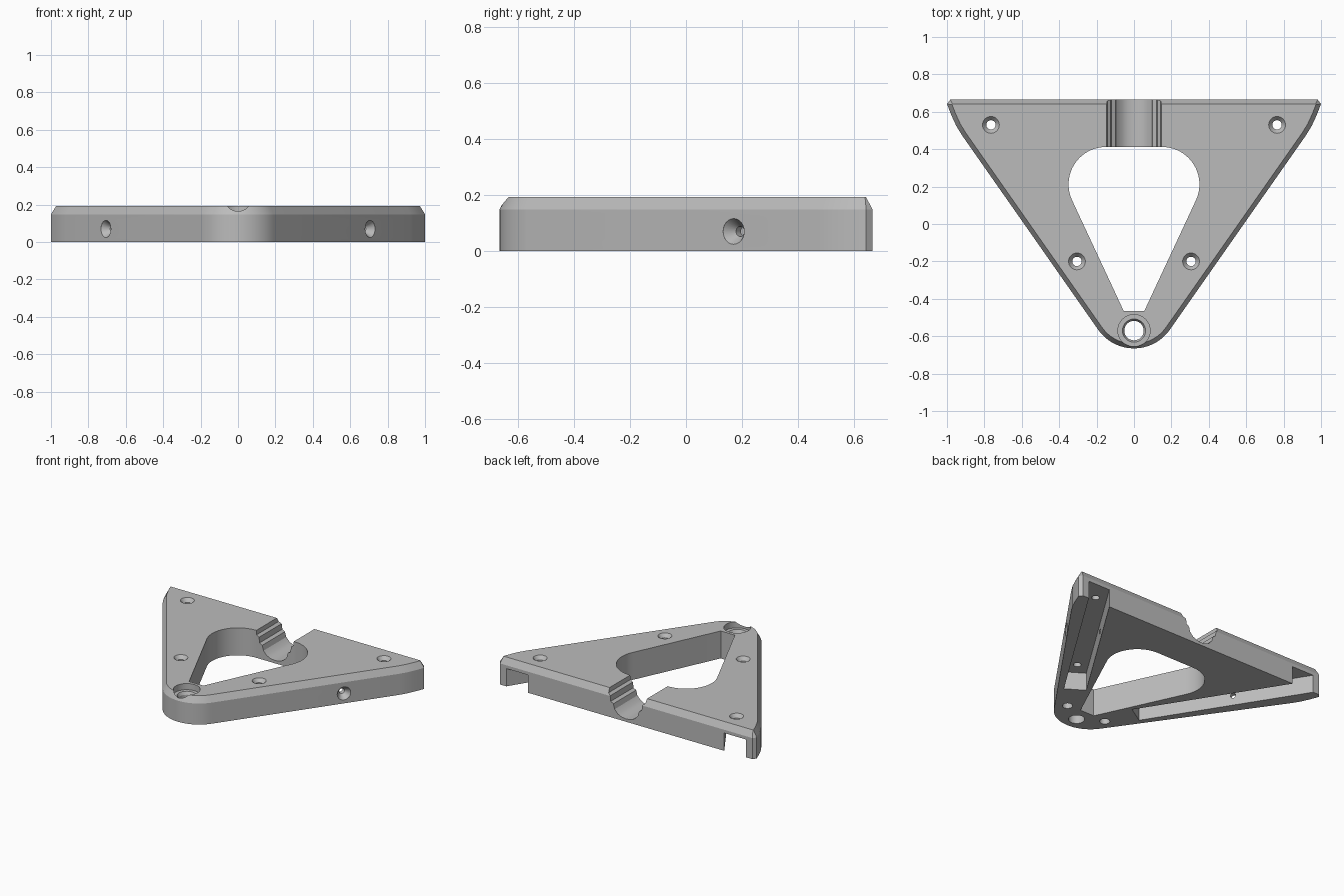
import bpy, bmesh, math
from mathutils import Matrix, Vector

if "Cube" in bpy.data.objects:
    bpy.data.objects.remove(bpy.data.objects["Cube"])

TOP, SHOULDER = 0.193, 0.148

grey = bpy.data.materials.new("satin grey")
grey.use_nodes = True
grey.diffuse_color = (0.5, 0.5, 0.5, 1)
grey.node_tree.nodes["Principled BSDF"].inputs["Base Color"].default_value = (0.5, 0.5, 0.5, 1)


def arc(cx, cy, r, a0, a1, n):
    angles = [math.radians(a0 + (a1 - a0) * i / n) for i in range(n + 1)]
    return [(cx + r * math.cos(a), cy + r * math.sin(a)) for a in angles]


def mirrored(half):
    """Close a right-hand half outline with its mirror image."""
    return half + [(-x, y) for x, y in reversed(half) if abs(x) > 1e-5]


def inset(points, d):
    """Offset a counter-clockwise outline inwards."""
    result = []
    for i, p in enumerate(points):
        p = Vector(p)
        a = (p - Vector(points[i - 1])).normalized()
        b = (Vector(points[(i + 1) % len(points)]) - p).normalized()
        na, nb = Vector((-a.y, a.x)), Vector((-b.y, b.x))
        q = p + (na + nb) * d / (1 + na.dot(nb))
        result.append((q.x, q.y))
    return result


def loft(name, layers, matrix=Matrix()):
    """Solid through a stack of (outline, height) layers."""
    bm = bmesh.new()
    rings = [[bm.verts.new((x, y, z)) for x, y in pts] for pts, z in layers]
    n = len(rings[0])
    for low, high in zip(rings, rings[1:]):
        for i in range(n):
            j = (i + 1) % n
            bm.faces.new((low[i], low[j], high[j], high[i]))
    bm.faces.new(rings[0][::-1])
    bm.faces.new(rings[-1])
    bm.transform(matrix)
    bmesh.ops.recalc_face_normals(bm, faces=bm.faces)
    mesh = bpy.data.meshes.new(name)
    bm.to_mesh(mesh)
    bm.free()
    mesh.materials.append(grey)
    obj = bpy.data.objects.new(name, mesh)
    bpy.context.collection.objects.link(obj)
    return obj


def turned(name, profile, matrix, n=32):
    """Round cutter from (radius, height) steps."""
    return loft(name, [(arc(0, 0, r, 0, 360 - 360 / n, n - 1), z) for r, z in profile], matrix)


def cut(cutter):
    cutter.hide_render = True
    mod = plate.modifiers.new("cut", 'BOOLEAN')
    mod.object, mod.operation, mod.solver = cutter, 'DIFFERENCE', 'EXACT'
    bpy.context.view_layer.objects.active = plate
    bpy.ops.object.modifier_apply(modifier=mod.name)
    bpy.data.objects.remove(cutter)


# Triangular plate with a rounded nose and chamfered top
half = arc(0, -0.431, 0.234, -90, -35, 12)
half += [(0.92, 0.475), (0.95, 0.524), (0.975, 0.578), (1.0, 0.642), (0.982, 0.665)]
outline = mirrored(half)
plate = loft("triangular_plate", [(outline, 0), (outline, SHOULDER), (inset(outline, 0.024), TOP)])

# Central window
window = mirrored([(0.055, -0.465)] + arc(0.15, 0.212, 0.2, -25.4, 90, 20))
cut(loft("window_cutter", [(window, -0.1), (window, 0.4)]))

# Stepped saddle groove through the back bar
groove = mirrored([(0, 0.02), (0.035, 0.024), (0.065, 0.038), (0.09, 0.065), (0.1, 0.1),
                   (0.12, 0.112), (0.125, 0.15), (0.143, 0.163), (0.152, 0.25)])
upright = Matrix.Rotation(math.pi / 2, 4, 'X')
cut(loft("groove_cutter", [(groove, -0.8), (groove, -0.35)], upright))

# Nose hole with a counterbore
cut(turned("nose_cutter", [(0.052, -0.1), (0.052, 0.13), (0.062, 0.15),
                           (0.086, 0.15), (0.086, 0.3)], Matrix.Translation((0, -0.57, 0))))

along = Vector((0.532, 0.847))
for side in (1, -1):
    # Underside channel, open at the back
    corners = []
    for t, w in ((-0.1, 0.072), (1.2, 0.072), (1.2, -0.072), (-0.1, -0.072)):
        corners.append((side * (0.305 + along.x * t + along.y * w), -0.2 + along.y * t - along.x * w))
    cut(loft("channel_cutter", [(corners, -0.1), (corners, 0.125)]))

    # Countersunk screw holes
    for x, y in ((0.765, 0.53), (0.305, -0.2)):
        cut(turned("screw_cutter", [(0.025, -0.1), (0.025, 0.168), (0.045, TOP), (0.045, 0.3)],
                   Matrix.Translation((side * x, y, 0))))

    # Blind holes under the nose
    cut(turned("blind_cutter", [(0.033, -0.1), (0.033, 0.1)],
               Matrix.Translation((side * 0.155, -0.475, 0))))

    # Countersunk cross hole through each outer wall
    outward = Vector((side * 0.819, -0.573, 0))
    aim = outward.to_track_quat('Z', 'Y').to_matrix().to_4x4()
    cut(turned("cross_cutter", [(0.018, -0.28), (0.018, -0.04), (0.046, 0), (0.046, 0.1)],
               Matrix.Translation((side * 0.706, 0.17, 0.07)) @ aim, 24))

bpy.ops.object.select_all(action='DESELECT')
plate.select_set(True)
bpy.context.view_layer.objects.active = plate
bpy.ops.object.shade_smooth_by_angle(angle=math.radians(25))
